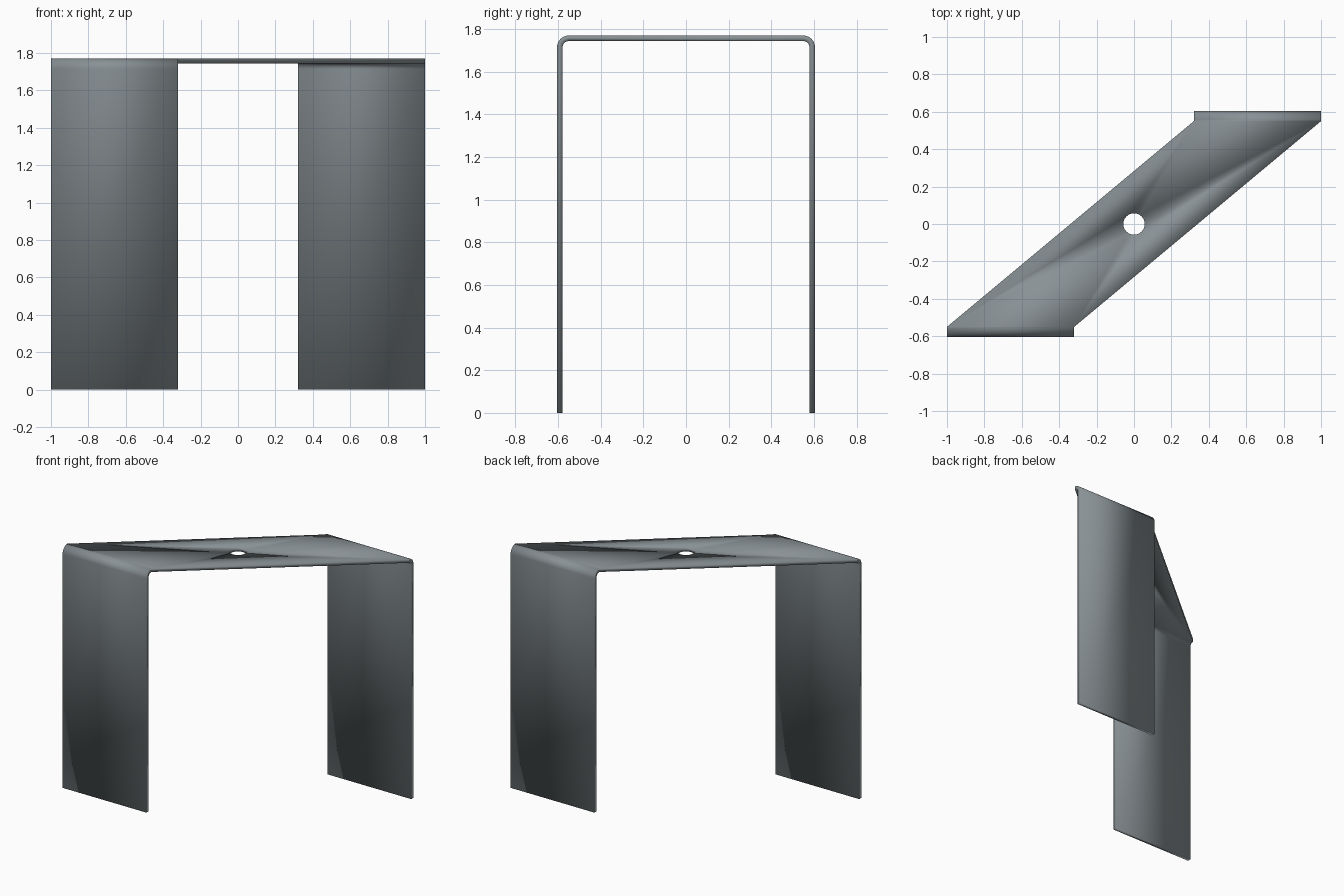
import bpy, bmesh, math

if "Cube" in bpy.data.objects:
    bpy.data.objects.remove(bpy.data.objects["Cube"])

HALF_W, SHIFT = 0.34, 0.66        # half strip width, sideways offset of each leg
YC, ZC = 0.55, 1.715              # bend centre
R_OUT, R_IN = 0.055, 0.029        # bend radii (difference = sheet thickness)
STEPS = 10


def half_path():
    """Stations of the front half: (outer yz, inner yz), foot to top."""
    pts = [((-YC - R_OUT, 0), (-YC - R_IN, 0))]
    for i in range(STEPS + 1):
        a = math.pi - i / STEPS * math.pi / 2
        pts.append(tuple((-YC + r * math.cos(a), ZC + r * math.sin(a)) for r in (R_OUT, R_IN)))
    return pts


# Bent sheet: front half, then mirrored back half with the opposite offset
front = [(-SHIFT, s) for s in half_path()]
back = [(SHIFT, tuple((-y, z) for y, z in s)) for _, s in reversed(front)]
bm = bmesh.new()
rings = []
for off, ((yo, zo), (yi, zi)) in front + back:
    rings.append([bm.verts.new(c) for c in (
        (off - HALF_W, yo, zo), (off + HALF_W, yo, zo),
        (off + HALF_W, yi, zi), (off - HALF_W, yi, zi))])
for a, b in zip(rings, rings[1:]):
    for i in range(4):
        j = (i + 1) % 4
        bm.faces.new((a[i], a[j], b[j], b[i]))
bm.faces.new(rings[0])
bm.faces.new(rings[-1])
bmesh.ops.recalc_face_normals(bm, faces=bm.faces)
mesh = bpy.data.meshes.new("bent_sheet_table")
bm.to_mesh(mesh)
bm.free()
table = bpy.data.objects.new("bent_sheet_table", mesh)
bpy.context.collection.objects.link(table)

# Dark blue-grey metal
metal = bpy.data.materials.new("dark_metal")
metal.diffuse_color = (0.25, 0.285, 0.30, 1)
metal.use_nodes = True
metal.node_tree.nodes["Principled BSDF"].inputs["Base Color"].default_value = metal.diffuse_color
mesh.materials.append(metal)

# Round hole through the middle of the top
bpy.ops.mesh.primitive_cylinder_add(vertices=48, radius=0.057, depth=0.3, location=(0, 0, 1.757))
cutter = bpy.context.object
cutter.name = "hole_cutter"
cutter.hide_render = True
cutter.data.materials.append(metal)
mod = table.modifiers.new("hole", 'BOOLEAN')
mod.operation = 'DIFFERENCE'
mod.solver = 'EXACT'
mod.object = cutter
bpy.ops.object.select_all(action='DESELECT')
bpy.context.view_layer.objects.active = table
table.select_set(True)
bpy.ops.object.modifier_apply(modifier=mod.name)
bpy.data.objects.remove(cutter)

# The whole sheet is soft-shaded, edges included
bpy.ops.object.shade_smooth()
